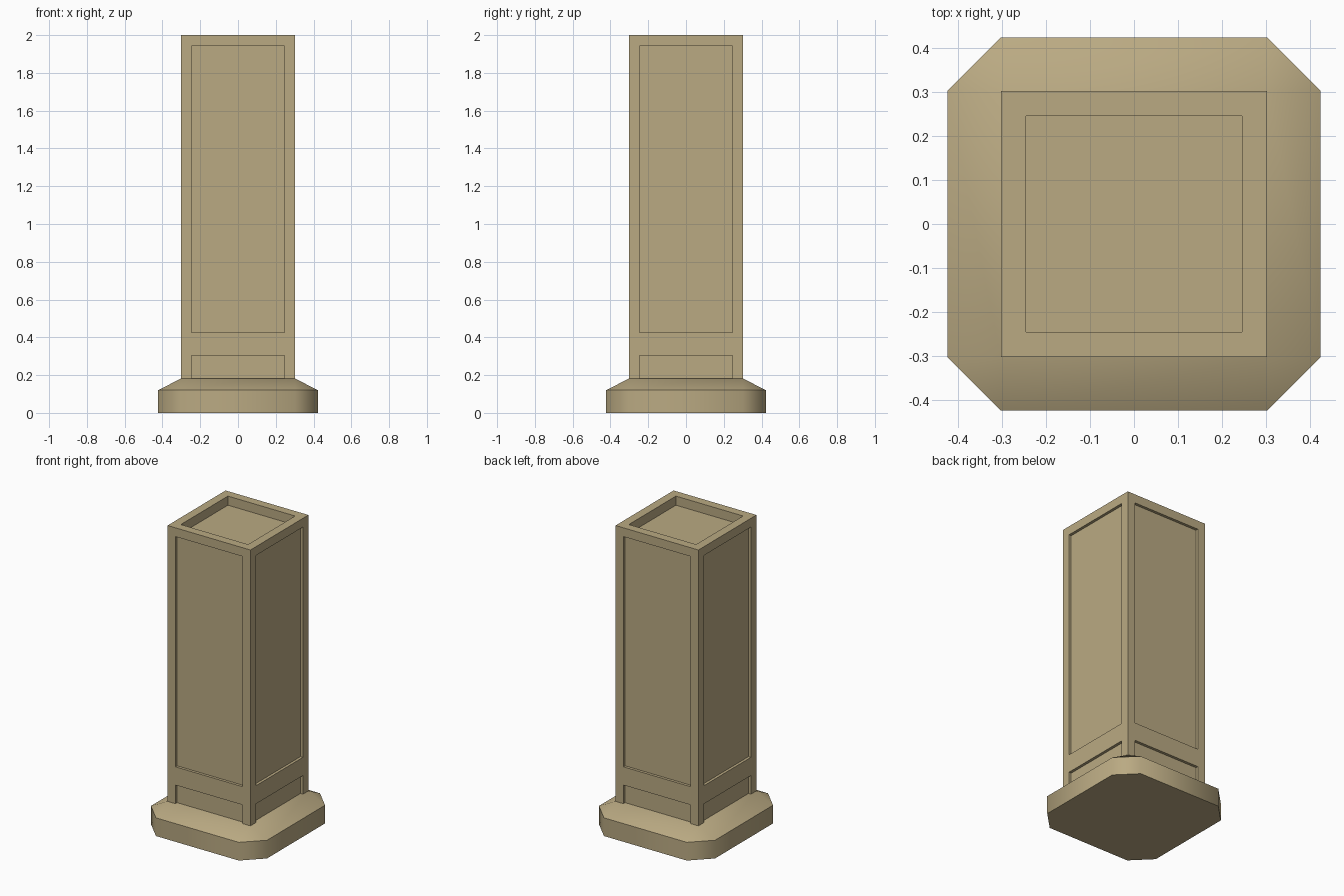
import bpy, bmesh, math
from mathutils import Matrix, Vector

if "Cube" in bpy.data.objects:
    bpy.data.objects.remove(bpy.data.objects["Cube"])

stone = bpy.data.materials.new("tan_stone")
stone.diffuse_color = (0.49, 0.40, 0.225, 1)
stone.use_nodes = True
stone.node_tree.nodes["Principled BSDF"].inputs["Base Color"].default_value = stone.diffuse_color


def make_object(name, bm):
    bmesh.ops.recalc_face_normals(bm, faces=bm.faces)
    mesh = bpy.data.meshes.new(name)
    bm.to_mesh(mesh)
    bm.free()
    mesh.materials.append(stone)
    obj = bpy.data.objects.new(name, mesh)
    bpy.context.collection.objects.link(obj)
    return obj


def add_box(bm, lo, hi, turn=0.0):
    lo, hi = Vector(lo), Vector(hi)
    m = (Matrix.Rotation(turn, 4, 'Z') @ Matrix.Translation((lo + hi) / 2)
         @ Matrix.Diagonal((*(hi - lo), 1)))
    bmesh.ops.create_cube(bm, size=1, matrix=m)


# Plinth: chamfered block whose top slopes in to the square column
R, C = 0.423, 0.302
bm = bmesh.new()
octagon = []
for sx, sy in ((1, 1), (-1, 1), (-1, -1), (1, -1)):
    pair = [(sx * R, sy * C), (sx * C, sy * R)]
    octagon += pair if sx * sy > 0 else pair[::-1]
low = [bm.verts.new((x, y, 0)) for x, y in octagon]
mid = [bm.verts.new((x, y, 0.12)) for x, y in octagon]
top = [bm.verts.new((sx * C, sy * C, 0.182))
       for sx, sy in ((1, 1), (-1, 1), (-1, -1), (1, -1))]
bm.faces.new(low)
bm.faces.new(top)
for i in range(8):
    j = (i + 1) % 8
    bm.faces.new((low[i], low[j], mid[j], mid[i]))
for k in range(4):
    n = (k + 1) % 4
    bm.faces.new((mid[2 * k], mid[2 * k + 1], top[k]))
    bm.faces.new((mid[2 * k + 1], mid[2 * n], top[n], top[k]))
plinth = make_object("plinth", bm)

# Column shaft
bm = bmesh.new()
add_box(bm, (-C, -C, 0.15), (C, C, 2.0))
column = make_object("column", bm)

# Recess cutters: tall and short panel on each side, plus the tray on top
P, DEPTH = 0.245, 0.018
bm = bmesh.new()
for k in range(4):
    for z0, z1 in ((0.425, 1.942), (0.10, 0.305)):
        add_box(bm, (-P, -0.4, z0), (P, -C + DEPTH, z1), k * math.pi / 2)
add_box(bm, (-P, -P, 1.94), (P, P, 2.1))
cutter = make_object("recess_cutter", bm)
cutter.hide_render = True

# Cut the recesses and keep only the result
mod = column.modifiers.new("recesses", 'BOOLEAN')
mod.operation = 'DIFFERENCE'
mod.solver = 'EXACT'
mod.object = cutter
bpy.context.view_layer.update()
cut_mesh = bpy.data.meshes.new_from_object(
    column.evaluated_get(bpy.context.evaluated_depsgraph_get()))
column.modifiers.clear()
column.data = cut_mesh
bpy.data.objects.remove(cutter)

# Plinth has softened corners, the column stays flat
bpy.ops.object.select_all(action='DESELECT')
plinth.select_set(True)
bpy.context.view_layer.objects.active = plinth
bpy.ops.object.shade_smooth_by_angle(angle=math.radians(50))
